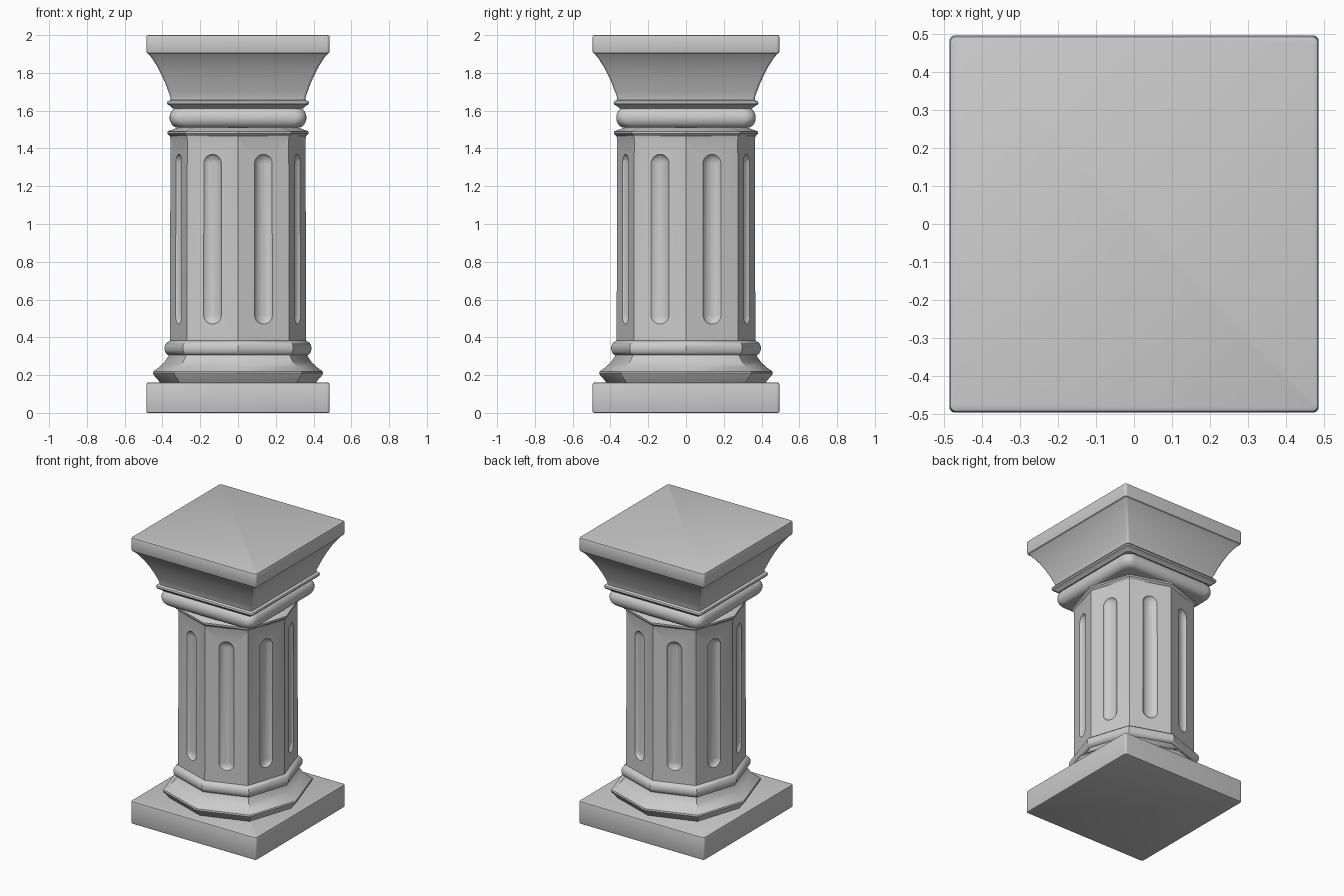
import bpy, bmesh
from math import sin, cos, pi, atan2
from mathutils import Matrix

if "Cube" in bpy.data.objects:
    bpy.data.objects.remove(bpy.data.objects["Cube"])

Y = 1.02  # the column is slightly deeper than wide


def finish(name, bm, smooth=True):
    bmesh.ops.recalc_face_normals(bm, faces=bm.faces)
    me = bpy.data.meshes.new(name)
    bm.to_mesh(me)
    bm.free()
    ob = bpy.data.objects.new(name, me)
    bpy.context.collection.objects.link(ob)
    if smooth:
        shade(ob)
    return ob


def activate(ob):
    bpy.ops.object.select_all(action='DESELECT')
    ob.select_set(True)
    bpy.context.view_layer.objects.active = ob


def shade(ob):
    activate(ob)
    bpy.ops.object.shade_smooth_by_angle(angle=0.56)


def octagon(r):
    pts = []
    for k in range(4):
        c, s = round(cos(k * pi / 2)), round(sin(k * pi / 2))
        for x, y in ((r, 0), (r * 0.75, r * 0.75)):
            pts.append((x * c - y * s, x * s + y * c))
    return pts


def rounded_square(h, rad, n=6):
    pts = []
    for k in range(4):
        a0 = k * pi / 2
        sx = 1 if k in (0, 3) else -1
        sy = 1 if k in (0, 1) else -1
        for i in range(n + 1):
            a = a0 + i * pi / 2 / n
            pts.append((sx * (h - rad) + rad * cos(a), sy * (h - rad) + rad * sin(a)))
    return pts


def loft(name, levels):
    """levels: list of (ring points, z), skinned and capped."""
    bm = bmesh.new()
    rings = [[bm.verts.new((x, y * Y, z)) for x, y in pts] for pts, z in levels]
    for a, b in zip(rings, rings[1:]):
        n = len(a)
        for i in range(n):
            j = (i + 1) % n
            bm.faces.new((a[i], a[j], b[j], b[i]))
    bm.faces.new(rings[0])
    bm.faces.new(rings[-1])
    return finish(name, bm)


def octa_loft(name, prof):
    return loft(name, [(octagon(r), z) for r, z in prof])


def square_loft(name, prof, rad):
    return loft(name, [(rounded_square(h, rad), z) for h, z in prof])


# Square plinth
square_loft("plinth", [(0.477, 0), (0.483, 0.003), (0.485, 0.009), (0.485, 0.151),
                       (0.483, 0.157), (0.477, 0.16)], 0.014)

# Octagonal base moldings
octa_loft("base_flare", [(0.41, 0.155), (0.42, 0.17), (0.446, 0.2), (0.451, 0.21), (0.448, 0.22),
                         (0.42, 0.24), (0.39, 0.268), (0.372, 0.295), (0.365, 0.31)])
octa_loft("base_torus", [(0.362, 0.303)] +
          [(0.362 + 0.027 * cos(t * pi / 16), 0.342 + 0.037 * sin(t * pi / 16)) for t in range(-7, 8)] +
          [(0.358, 0.385)])

# Octagonal shaft with its flared collar
shaft = octa_loft("shaft", [(0.36, 0.32), (0.358, 1.45), (0.361, 1.465), (0.374, 1.478),
                            (0.374, 1.49), (0.34, 1.503), (0.30, 1.515)])

# Capsule cutters, one per shaft face
bm = bmesh.new()
for k in range(4):
    for cx, cy in ((0.315, 0.135), (0.135, 0.315)):
        ang = atan2(0.09, 0.27) if cx > cy else atan2(0.27, 0.09)
        vs = bmesh.ops.create_uvsphere(bm, u_segments=32, v_segments=13, radius=1)["verts"]
        for v in vs:
            z = v.co.z
            v.co.x = v.co.x * 0.035 + 0.011
            v.co.y *= 0.053
            v.co.z = z * 0.053 + (1.32 if z > 0 else 0.52)
        m = Matrix.Rotation(k * pi / 2, 4, 'Z') @ Matrix.Translation((cx, cy, 0)) @ Matrix.Rotation(ang, 4, 'Z')
        bmesh.ops.transform(bm, matrix=Matrix.Diagonal((1, Y, 1, 1)) @ m, verts=vs)
cutter = finish("flute_cutter", bm, False)
cutter.hide_render = True
mod = shaft.modifiers.new("flutes", 'BOOLEAN')
mod.operation = 'DIFFERENCE'
mod.object = cutter
activate(shaft)
bpy.ops.object.modifier_apply(modifier=mod.name)
bpy.data.objects.remove(cutter)
shade(shaft)

# Square cushion under the capital
square_loft("capital_cushion",
            [(0.32 + 0.042 * cos(t * pi / 16), 1.563 + 0.053 * sin(t * pi / 16)) for t in range(-8, 9)], 0.06)

# Thin fillet and concave flare
square_loft("capital_fillet", [(0.345, 1.612), (0.36, 1.626), (0.372, 1.632), (0.376, 1.641),
                               (0.372, 1.65), (0.355, 1.657)], 0.02)
square_loft("capital_flare", [(0.355, 1.645), (0.358, 1.67), (0.368, 1.70), (0.385, 1.745), (0.405, 1.79),
                              (0.428, 1.835), (0.455, 1.877), (0.477, 1.904)], 0.014)

# Square top slab
square_loft("abacus", [(0.474, 1.9), (0.482, 1.905), (0.485, 1.914), (0.485, 1.989),
                       (0.482, 1.997), (0.475, 2.0)], 0.016)
